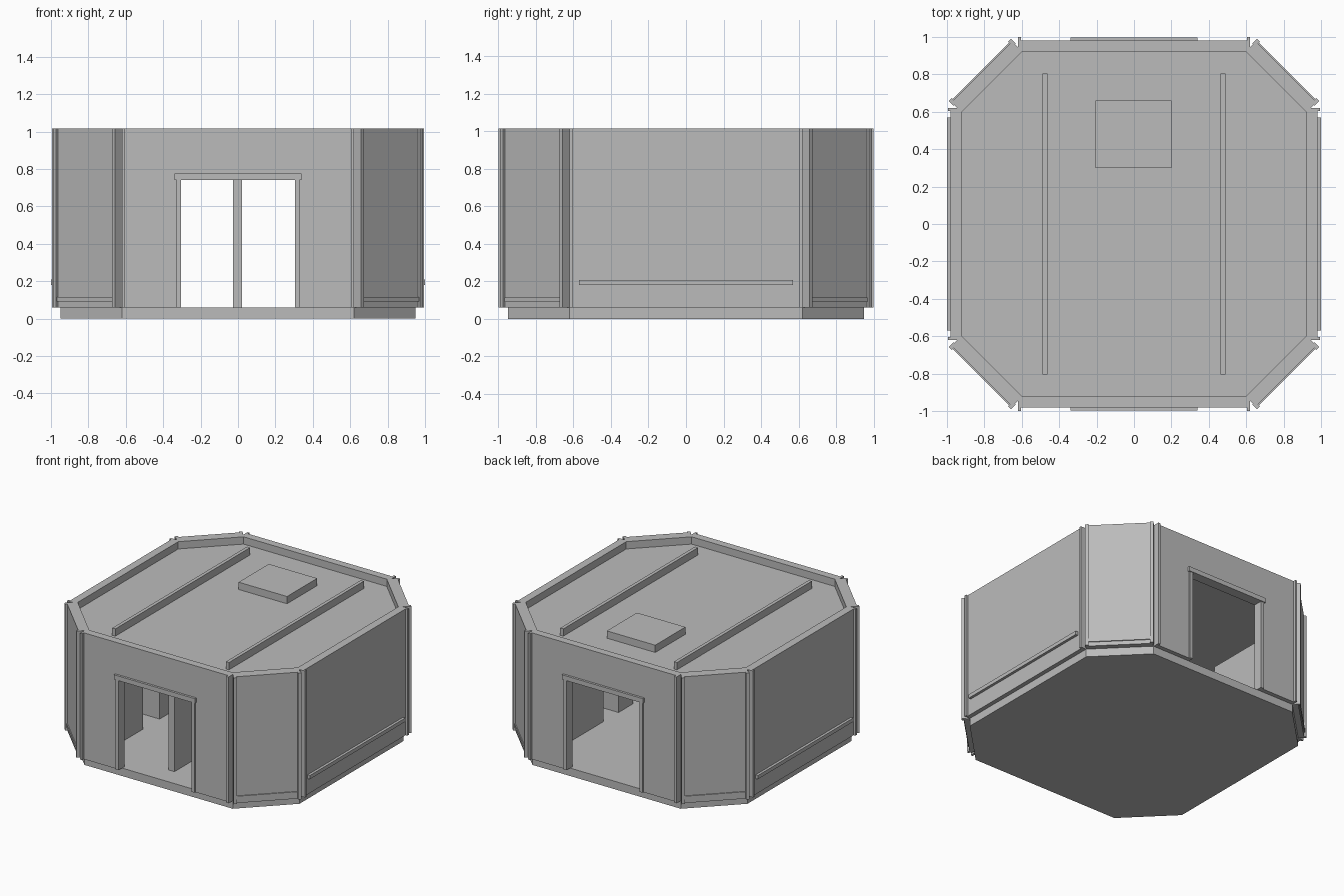
import bpy, bmesh
from math import pi
from mathutils import Matrix, Vector

old = bpy.data.objects.get("Cube")
if old:
    bpy.data.objects.remove(old, do_unlink=True)

grey = bpy.data.materials.new("plain_grey")
grey.use_nodes = True
colour = (0.5, 0.5, 0.5, 1)
grey.diffuse_color = colour
grey.node_tree.nodes["Principled BSDF"].inputs["Base Color"].default_value = colour

BASE, TOP, ROOF = 0.06, 1.015, 0.96


def prism(name, outline, direction, turn=0):
    """Extrude a flat outline, then turn it about the vertical axis."""
    bm = bmesh.new()
    face = bm.faces.new([bm.verts.new(p) for p in outline])
    out = bmesh.ops.extrude_face_region(bm, geom=[face])
    moved = [v for v in out["geom"] if isinstance(v, bmesh.types.BMVert)]
    bmesh.ops.translate(bm, verts=moved, vec=Vector(direction))
    bmesh.ops.recalc_face_normals(bm, faces=bm.faces)
    bm.transform(Matrix.Rotation(turn, 4, "Z"))
    mesh = bpy.data.meshes.new(name)
    bm.to_mesh(mesh)
    bm.free()
    mesh.materials.append(grey)
    obj = bpy.data.objects.new(name, mesh)
    bpy.context.collection.objects.link(obj)
    return obj


def box(name, x, y, z, turn=0):
    outline = [(x[0], y[0], z[0]), (x[1], y[0], z[0]),
               (x[1], y[1], z[0]), (x[0], y[1], z[0])]
    return prism(name, outline, (0, 0, z[1] - z[0]), turn)


def octagon(name, reach, corner, low, high):
    quarter = [(corner, -reach), (reach, -corner)]
    ring = []
    for _ in range(4):
        ring += [(a, b, low) for a, b in quarter]
        quarter = [(-b, a) for a, b in quarter]
    return prism(name, ring, (0, 0, high - low))


# Floor slab and recessed roof
octagon("floor_slab", 0.948, 0.62, 0, BASE)
octagon("roof_panel", 0.93, 0.605, 0.925, ROOF)

# Front and back walls with framed doorways
for side, turn in (("front", 0), ("back", pi)):
    half, door, head = 0.62, 0.305, 0.74
    arch = [(-half, BASE), (-door, BASE), (-door, head), (door, head),
            (door, BASE), (half, BASE), (half, TOP), (-half, TOP)]
    prism(side + "_wall", [(x, -0.98, z) for x, z in arch], (0, 0.058, 0), turn)
    box(side + "_door_header", (-0.34, 0.34), (-0.997, -0.975), (head, 0.775), turn)
    for s in (-1, 1):
        jamb = sorted((s * door, s * 0.33))
        box(side + "_door_jamb", jamb, (-0.99, -0.975), (BASE, head), turn)
        box(side + "_corner_post", sorted((s * 0.603, s * half)),
            (-1, -0.96), (BASE, TOP), turn)

# Side walls with a long rail
for side, turn in (("left", pi / 2), ("right", -pi / 2)):
    box(side + "_wall", (-0.62, 0.62), (-0.98, -0.92), (BASE, TOP), turn)
    box(side + "_rail", (-0.57, 0.57), (-1, -0.975), (0.18, 0.208), turn)
    for s in (-1, 1):
        box(side + "_corner_post", sorted((s * 0.603, s * 0.62)),
            (-0.995, -0.96), (BASE, TOP), turn)

# Diagonal corner walls with edge strips and a low band
for i in range(4):
    turn = pi / 4 + i * pi / 2
    box("corner_wall", (-0.23, 0.23), (-1.15, -1.075), (BASE, TOP), turn)
    box("corner_band", (-0.21, 0.21), (-1.157, -1.14), (0.09, 0.115), turn)
    for s in (-1, 1):
        box("corner_strip", sorted((s * 0.212, s * 0.235)),
            (-1.165, -1.13), (BASE, TOP), turn)

# Roof beams and hatch
for s in (-1, 1):
    box("roof_beam", (s * 0.475 - 0.013, s * 0.475 + 0.013),
        (-0.805, 0.805), (ROOF, TOP))
box("roof_hatch", (-0.205, 0.2), (0.3, 0.66), (ROOF, TOP))

# Interior partition and cabinets along the sides
box("partition", (-0.027, 0.022), (-0.79, -0.4), (BASE, 0.925))
for s in (-1, 1):
    for y in ((-0.8, -0.35), (-0.15, 0.02), (0.2, 0.8)):
        box("cabinet", sorted((s * 0.55, s * 0.8)), y, (BASE, 0.66))
